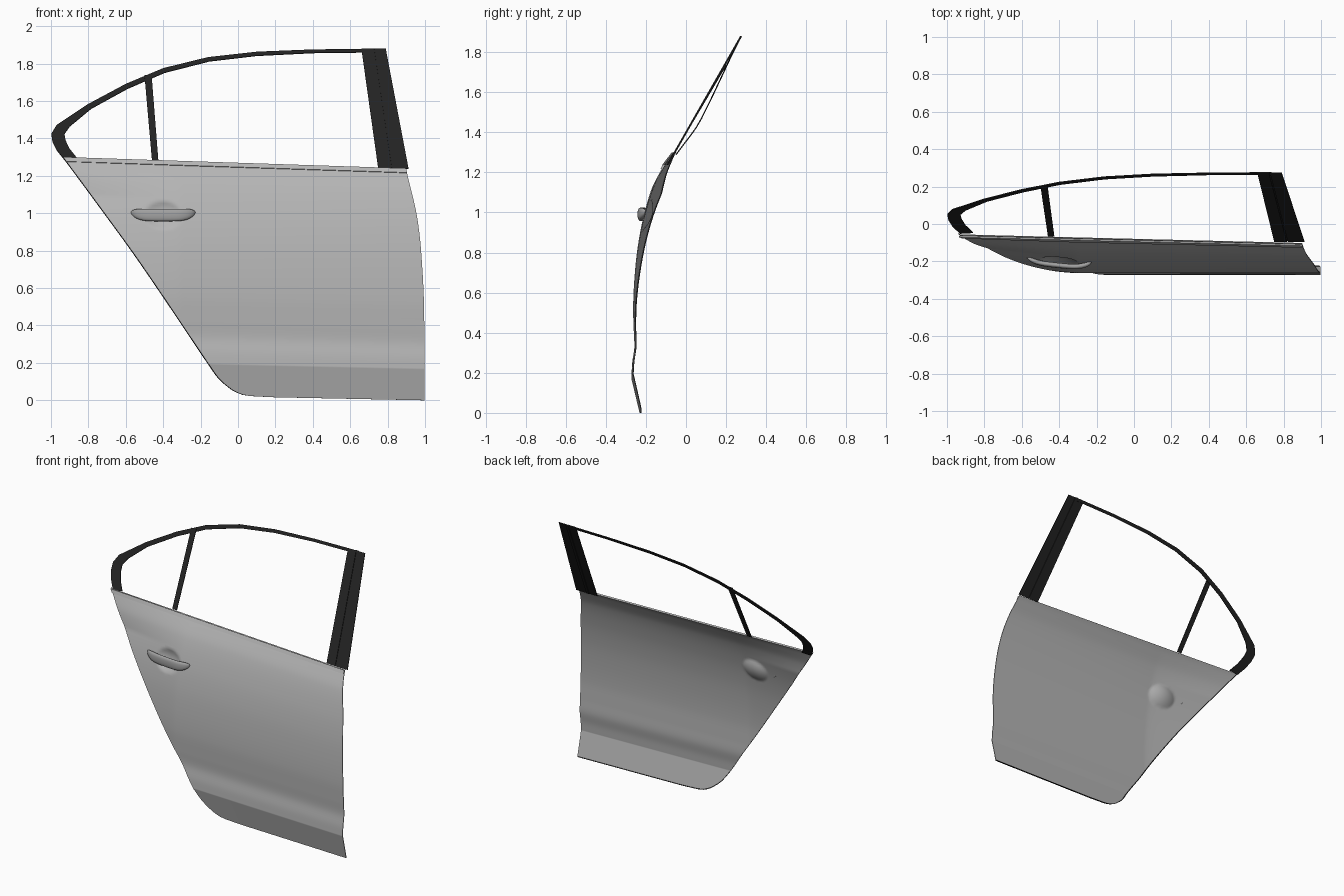
import bpy, bmesh, math
from mathutils import Vector

cube = bpy.data.objects.get("Cube")
if cube:
    bpy.data.objects.remove(cube, do_unlink=True)


def make_material(name, level):
    mat = bpy.data.materials.new(name)
    mat.use_nodes = True
    colour = (level, level, level, 1)
    mat.diffuse_color = colour
    mat.node_tree.nodes["Principled BSDF"].inputs["Base Color"].default_value = colour
    return mat


paint = make_material("grey_paint", 0.46)
handle_paint = make_material("handle_grey", 0.36)
black = make_material("black_trim", 0.016)


def curve(points, s, smooth=True):
    """Interpolate a value along (parameter, value) points."""
    s = min(max(s, points[0][0]), points[-1][0])
    i = 0
    while i < len(points) - 2 and s > points[i + 1][0]:
        i += 1
    (a, p), (b, q) = points[i], points[i + 1]
    t = (s - a) / (b - a)
    if not smooth:
        return p + (q - p) * t

    def slope(k):
        lo, hi = points[max(k - 1, 0)], points[min(k + 1, len(points) - 1)]
        return (hi[1] - lo[1]) / (hi[0] - lo[0]) * (b - a)

    t2, t3 = t * t, t * t * t
    return (p * (2 * t3 - 3 * t2 + 1) + q * (3 * t2 - 2 * t3)
            + slope(i) * (t3 - 2 * t2 + t) + slope(i + 1) * (t3 - t2))


def loft(name, rows, material, closed=False, thickness=0):
    """Skin equally long rows of points into a sheet or a closed capped tube."""
    bm = bmesh.new()
    grid = [[bm.verts.new(p) for p in row] for row in rows]
    for r0, r1 in zip(grid, grid[1:]):
        n = len(r0)
        for i in range(n if closed else n - 1):
            j = (i + 1) % n
            bm.faces.new((r0[i], r0[j], r1[j], r1[i]))
    if closed:
        bm.faces.new(grid[0])
        bm.faces.new(grid[-1])
    bmesh.ops.recalc_face_normals(bm, faces=bm.faces)
    # Open sheets face the outside of the door
    if not closed and sum(f.normal.y * f.calc_area() for f in bm.faces) > 0:
        bmesh.ops.reverse_faces(bm, faces=bm.faces)
    mesh = bpy.data.meshes.new(name)
    bm.to_mesh(mesh)
    bm.free()
    mesh.materials.append(material)
    obj = bpy.data.objects.new(name, mesh)
    bpy.context.collection.objects.link(obj)
    bpy.ops.object.select_all(action='DESELECT')
    obj.select_set(True)
    bpy.context.view_layer.objects.active = obj
    # Thickness is applied first so that the rims stay sharp
    if thickness:
        mod = obj.modifiers.new("thickness", 'SOLIDIFY')
        mod.thickness = thickness
        mod.offset = -1
        bpy.ops.object.modifier_apply(modifier=mod.name)
    bpy.ops.object.shade_smooth_by_angle(angle=math.radians(50))


# Panel outline and side profile, by height
BOTTOM, SILL, BELT, TOP = 0.02, 0.19, 1.247, 1.27
left_edge = [(BOTTOM, 0.2), (0.024, 0.07), (0.04, 0), (0.07, -0.05), (0.113, -0.1),
             (0.167, -0.14), (0.295, -0.228), (0.49, -0.361), (0.69, -0.5),
             (0.815, -0.59), (0.98, -0.714), (1.107, -0.81), (TOP, -0.935)]
right_edge = [(BOTTOM, 0.997), (0.55, 0.994), (0.85, 0.977), (1.0, 0.959),
              (1.1, 0.939), (1.22, 0.909), (TOP, 0.899)]
sill_profile = [(BOTTOM, -0.232), (SILL, -0.272)]
side_profile = [(SILL, -0.272), (0.25, -0.268), (0.33, -0.257), (0.42, -0.26),
                (0.55, -0.263), (0.7, -0.255), (0.85, -0.237), (1.0, -0.205),
                (1.15, -0.155), (BELT, -0.1), (TOP, -0.083)]
HANDLE_X, HANDLE_Z = -0.4, 0.99


def panel_y(x, s):
    y = curve(sill_profile, s) if s < SILL else curve(side_profile, s)
    # Belt line runs inward towards the narrow end, whose edge curls in
    y -= 0.025 * x * (s / TOP) ** 4
    d = max(0, -x - 0.3)
    return y + 0.1 * d * d / (d + 0.04) * min(1, (TOP - s) / 0.2)


def panel_point(x, s, out=0):
    z = s - x * (0.02 + 0.013 * s / TOP)
    y = panel_y(x, s) - out
    # Finger recess behind the handle
    r2 = ((x - HANDLE_X) / 0.1) ** 2 + ((z - HANDLE_Z) / 0.075) ** 2
    if r2 < 1:
        y += 0.027 * (1 - r2)
    return Vector((x, y, z))


def across(s, columns, out=0):
    """Points across the panel, closer together at the narrow end."""
    x0, x1 = curve(left_edge, s), curve(right_edge, s)
    return [panel_point(x0 + (x1 - x0) * (i / columns) ** 1.5, s, out)
            for i in range(columns + 1)]


# Door panel, with close rows either side of the sill crease
heights = [BOTTOM, 0.0215, 0.024, 0.03, 0.04, 0.055, 0.07, 0.09, 0.113, 0.14, 0.167]
steps = 80
heights += [SILL - 0.004, SILL, SILL + 0.004]
heights += [SILL + (TOP - SILL) * i / steps for i in range(1, steps + 1)]
loft("door_panel", [across(s, 110) for s in heights], paint, thickness=0.005)

# Belt moulding standing proud of the panel
loft("belt_moulding", [across(BELT, 40, 0.006), across(TOP, 40, 0.011)],
     paint, thickness=0.008)

# Black seal folded in along the narrow edge and the bottom
edge = [panel_point(curve(left_edge, s), s) for s in reversed(heights)]
edge.append(panel_point(curve(right_edge, BOTTOM), BOTTOM))
loft("edge_seal", [[p, p + Vector((-0.005, 0.01, 0))] for p in edge], black,
     thickness=0.002)

# Pull handle: straight along the top, bowed underneath, with rounded ends
rows = []
sides, stations = 20, 32
for k in range(stations + 1):
    t = math.sin((k / stations - 0.5) * math.pi) * 0.998
    size = (1 - t ** 10) ** 0.5
    low, high = 0.957 + 0.028 * t ** 4, 1.024
    middle, half = (low + high) / 2, (high - low) / 2 * size
    x = HANDLE_X + 0.172 * t
    cy = panel_y(x, HANDLE_Z) - 0.025 * (1 - t ** 4)
    ring = []
    for i in range(sides):
        a = 2 * math.pi * i / sides
        c, n = math.cos(a), math.sin(a)
        up = math.copysign(abs(n) ** 0.8, n) * half
        out = math.copysign(abs(c) ** 0.8, c) * 0.014 * size
        ring.append((x, cy + out, middle + up))
    rows.append(ring)
loft("door_handle", rows, handle_paint, closed=True)

# Window frame arch: outer and inner edge in x, z
frame_lean = [(1.28, -0.06), (1.36, 0), (1.42, 0.045), (1.5, 0.09), (1.6, 0.138),
              (1.7, 0.185), (1.8, 0.232), (1.88, 0.272)]
arch = [(-0.93, 1.29, -0.86, 1.295), (-0.97, 1.34, -0.9, 1.345),
        (-0.992, 1.385, -0.922, 1.39), (-0.998, 1.425, -0.928, 1.425),
        (-0.97, 1.472, -0.9, 1.465), (-0.8, 1.585, -0.785, 1.56),
        (-0.6, 1.692, -0.59, 1.667), (-0.4, 1.776, -0.393, 1.752),
        (-0.16, 1.835, -0.155, 1.813), (0.1, 1.864, 0.1, 1.843),
        (0.4, 1.876, 0.4, 1.858), (0.73, 1.88, 0.73, 1.862)]
loft("window_frame", [[(xo, curve(frame_lean, zo), zo), (xi, curve(frame_lean, zi), zi)]
                      for xo, zo, xi, zi in arch], black, thickness=0.006)


def leaning_strip(name, bottom, top, z0, z1, y0, y1):
    """Straight strip between a bottom and a top x range."""
    rows = [[(x, y, z) for x in span]
            for span, y, z in ((bottom, y0, z0), (top, y1, z1))]
    loft(name, rows, black, thickness=0.005)


# Rear pillar: two trims with a recessed seal between them
for name, bottom, top, inset in (("pillar_front_trim", (0.75, 0.817), (0.66, 0.722), 0),
                                 ("pillar_seal", (0.81, 0.83), (0.715, 0.735), 0.005),
                                 ("pillar_rear_trim", (0.823, 0.912), (0.728, 0.79), 0)):
    leaning_strip(name, bottom, top, 1.238, 1.88, -0.097 + inset, 0.27 + inset)

# Quarter window divider
leaning_strip("window_divider", (-0.46, -0.426), (-0.5, -0.462), 1.285, 1.74, -0.068, 0.2)
